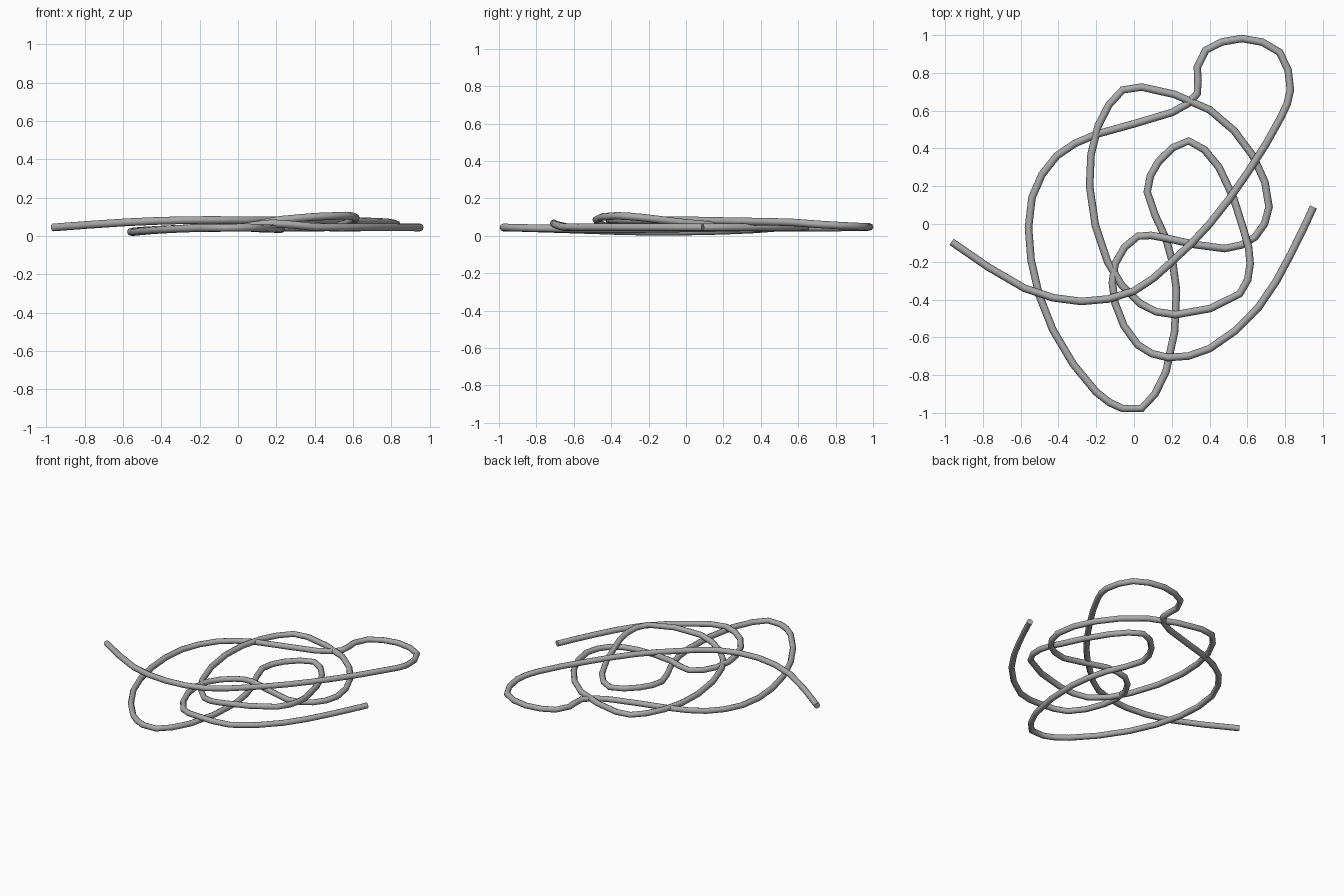
import bpy
from mathutils import Vector

if "Cube" in bpy.data.objects:
    bpy.data.objects.remove(bpy.data.objects["Cube"])

RADIUS = 0.02
SIDES = 8

# Route of the cord on the floor, from its left end to its right end
route = [
    (-.965, -.095), (-.58, -.34), (-.28, -.41), (0, -.355), (.2, -.2), (.4, 0), (.6, .27),
    (.775, .56), (.828, .71), (.77, .91), (.57, .982), (.38, .92), (.335, .83), (.335, .69),
    (.2, .59), (-.2, .475), (-.41, .36), (-.54, .14), (-.545, -.19), (-.43, -.56),
    (-.2, -.89), (-.06, -.977), (.04, -.977), (.17, -.78), (.225, -.35), (.17, -.08),
    (.07, .17), (.13, .33), (.29, .44), (.45, .3), (.58, -.03), (.615, -.21), (.56, -.37),
    (.22, -.48), (.03, -.42), (-.14, -.2), (-.235, .2), (-.19, .52), (-.06, .71),
    (.04, .725), (.4, .605), (.63, .36), (.715, .09), (.64, -.07), (.48, -.13),
    (.17, -.075), (.02, -.065), (-.1, -.21), (-.1, -.42), (.02, -.64), (.18, -.707),
    (.4, -.66), (.66, -.44), (.83, -.16), (.95, .09),
]

# Height of the cord at a few stations along the route, where it rises over other turns
heights = {0: .045, 1: .072, 2: .083, 5: .083, 7: .072, 9: .05, 11: .045, 15: .042,
           17: .025, 18: .021, 20: .042, 22: .045, 24: .035, 27: .045, 29: .045, 30: .072,
           31: .095, 32: .107, 33: .085, 34: .047, 44: .045, 45: .068, 46: .045,
           49: .047, 50: .067, 51: .047, 54: .045}


def height_at(i):
    low = max(k for k in heights if k <= i)
    high = min(k for k in heights if k >= i)
    t = (i - low) / (high - low) if high > low else 0
    return heights[low] * (1 - t) + heights[high] * t


def halfway(a, b, c, d):
    """Middle of the span b-c on a centripetal Catmull-Rom curve."""
    k = [0]
    for p, q in ((a, b), (b, c), (c, d)):
        k.append(k[-1] + max((q - p).length, 1e-4) ** 0.5)
    t = (k[1] + k[2]) / 2

    def mix(p, q, s, e):
        return p * ((e - t) / (e - s)) + q * ((t - s) / (e - s))
    ab, bc, cd = mix(a, b, k[0], k[1]), mix(b, c, k[1], k[2]), mix(c, d, k[2], k[3])
    return mix(mix(ab, bc, k[0], k[2]), mix(bc, cd, k[1], k[3]), k[1], k[2])


# Centre line with an extra point on every longer span
knots = [Vector((x, y, height_at(i))) for i, (x, y) in enumerate(route)]
ends = [knots[0] * 2 - knots[1]] + knots + [knots[-1] * 2 - knots[-2]]
line = []
for a, b, c, d in zip(ends, ends[1:], ends[2:], ends[3:]):
    line.append(b)
    if (c - b).length > 0.13:
        line.append(halfway(a, b, c, d))
line.append(knots[-1])

# Cord: a round tube swept along the centre line
curve = bpy.data.curves.new("cord", "CURVE")
curve.dimensions = "3D"
curve.twist_mode = "Z_UP"
curve.bevel_depth = RADIUS
curve.bevel_resolution = (SIDES - 4) // 2
curve.use_fill_caps = True
spline = curve.splines.new("POLY")
spline.points.add(len(line) - 1)
for point, p in zip(spline.points, line):
    point.co = (*p, 1)
cord = bpy.data.objects.new("cord", curve)
bpy.context.collection.objects.link(cord)

grey = bpy.data.materials.new("grey")
grey.diffuse_color = (0.4, 0.4, 0.4, 1)
grey.use_nodes = True
grey.node_tree.nodes["Principled BSDF"].inputs["Base Color"].default_value = grey.diffuse_color
curve.materials.append(grey)

# Mesh with smooth sides and sharp cut ends
bpy.context.view_layer.objects.active = cord
cord.select_set(True)
bpy.ops.object.convert(target="MESH")
bpy.ops.object.shade_smooth_by_angle(angle=1.0)
